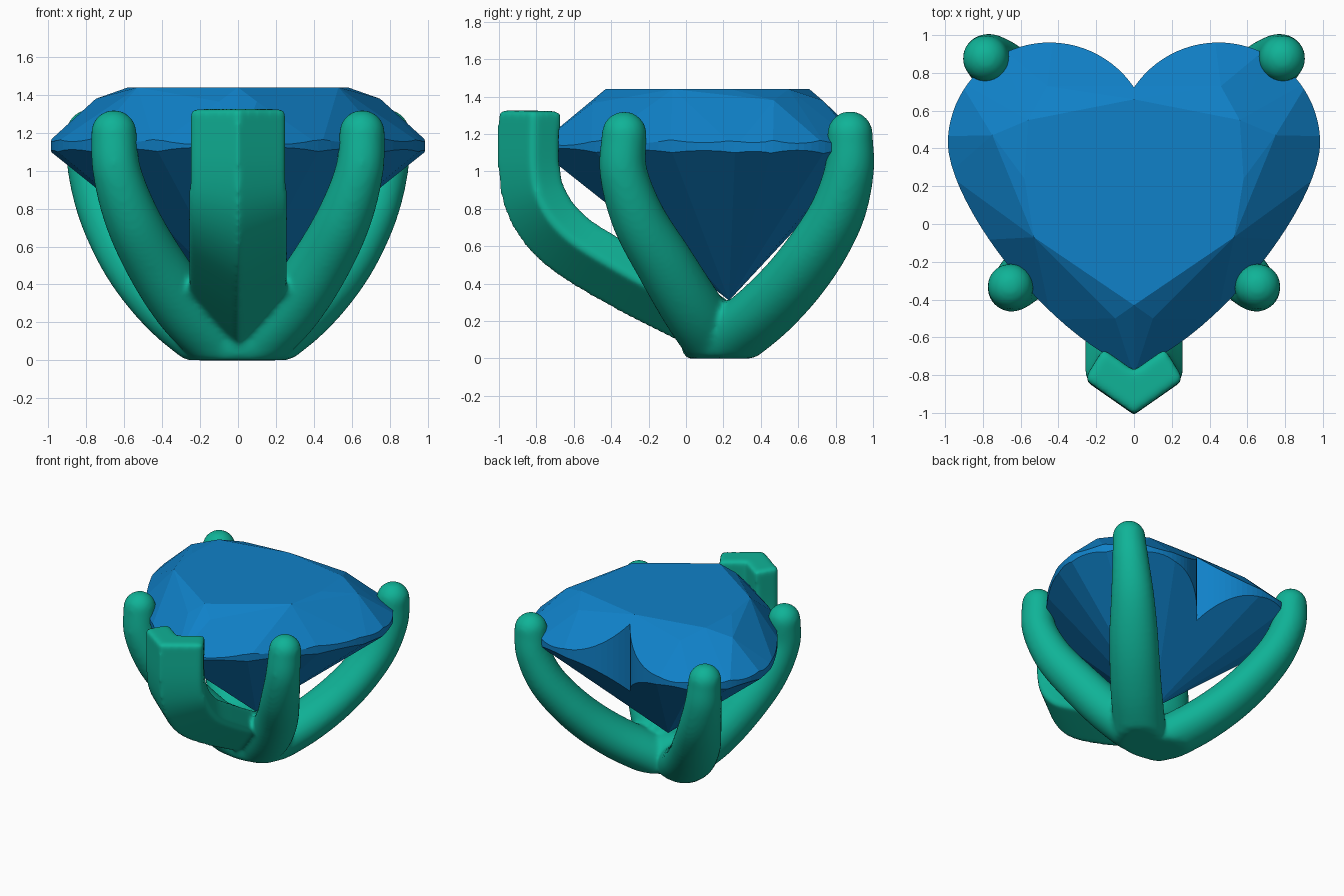
import bpy, bmesh, math
from mathutils import Vector
from mathutils.geometry import interpolate_bezier

if "Cube" in bpy.data.objects:
    bpy.data.objects.remove(bpy.data.objects["Cube"])


def material(name, rgb):
    m = bpy.data.materials.new(name)
    m.diffuse_color = (*rgb, 1)
    m.use_nodes = True
    m.node_tree.nodes["Principled BSDF"].inputs["Base Color"].default_value = m.diffuse_color
    return m


def finish(bm, name, mat=None):
    bmesh.ops.recalc_face_normals(bm, faces=bm.faces)
    me = bpy.data.meshes.new(name)
    bm.to_mesh(me)
    bm.free()
    ob = bpy.data.objects.new(name, me)
    bpy.context.collection.objects.link(ob)
    if mat:
        me.materials.append(mat)
    return ob


def apply_mods(ob):
    bpy.ops.object.select_all(action='DESELECT')
    ob.select_set(True)
    bpy.context.view_layer.objects.active = ob
    for m in list(ob.modifiers):
        bpy.ops.object.modifier_apply(modifier=m.name)


def spline(pts, steps=6):
    """Smooth path through (x, y, z, scale) points."""
    p = [Vector(q) for q in pts]
    p = [2 * p[0] - p[1]] + p + [2 * p[-1] - p[-2]]
    out = []
    for i in range(1, len(p) - 2):
        a, b, c, d = p[i - 1:i + 3]
        for k in range(steps):
            t = k / steps
            out.append(0.5 * (2 * b + (c - a) * t + (2 * a - 5 * b + 4 * c - d) * t * t
                              + (3 * b - a - 3 * c + d) * t ** 3))
    return out + [p[-2]]


def sweep(bm, path, section, ref, widen=0.0):
    """Sweep a closed section along a path, capped, widening sideways downwards."""
    pts = spline(path)
    rings = []
    for i, q in enumerate(pts):
        t = (pts[min(i + 1, len(pts) - 1)].xyz - pts[max(i - 1, 0)].xyz).normalized()
        n = ref.cross(t).normalized()
        s = t.cross(n) * (1 + widen * min(max((1.15 - q.z) / 0.6, 0), 1))
        rings.append([bm.verts.new(q.xyz + (s * u + n * v) * q.w) for u, v in section])
    k = len(section)
    for a, b in zip(rings, rings[1:]):
        for j in range(k):
            bm.faces.new((a[j], a[(j + 1) % k], b[(j + 1) % k], b[j]))
    bm.faces.new(rings[0])
    bm.faces.new(rings[-1][::-1])


# ---- gem: heart prism intersected with a faceted hull ----
blue = material("gem_blue", (0.005, 0.22, 0.58))
LX, LY, LR = 0.447, 0.422, 0.539


def lobe(deg):
    a = math.radians(deg)
    return Vector((LX + LR * math.cos(a), LY + LR * math.sin(a), 0))


side = interpolate_bezier(Vector((0, -0.77, 0)), Vector((0.48, -0.565, 0)),
                          Vector((0.97, 0.10, 0)), Vector((LX + LR, LY, 0)), 21)
notch = math.degrees(math.acos(-LX / LR))
half = side[:-1] + [lobe(notch * i / 32) for i in range(33)]
half[-1].x = 0
outline = half + [Vector((-p.x, p.y, 0)) for p in half[-2:0:-1]]
bm = bmesh.new()
low = [bm.verts.new((p.x, p.y, 0.1)) for p in outline]
high = [bm.verts.new((p.x, p.y, 1.6)) for p in outline]
n = len(outline)
for i in range(n):
    j = (i + 1) % n
    bm.faces.new((low[i], low[j], high[j], high[i]))
bm.faces.new(low[::-1])
bm.faces.new(high)
gem = finish(bm, "heart_gem", blue)

# table, upper crown, girdle and culet corners of the facet hull
corners = [(0, 0.66, 1.44), (0.56, 0.55, 1.44), (0.58, 0.24, 1.44), (0.53, -0.07, 1.44),
           (0, -0.43, 1.44), (0.75, 0.47, 1.38), (0.46, 0.73, 1.38), (0.1, -0.5, 1.365),
           (0, 0.23, 0.31)]
centre = Vector((0, 0.1, 0))
for p in [side[0], side[6], side[12], side[17], lobe(3), lobe(35), lobe(64), lobe(94)]:
    q = centre + (p - centre) * 1.04
    corners.append((q.x, q.y, 1.13))
bm = bmesh.new()
for x, y, z in corners:
    for sx in ((1, -1) if x > 0 else (1,)):
        bm.verts.new((sx * x, y, z))
bmesh.ops.convex_hull(bm, input=bm.verts)
bmesh.ops.dissolve_limit(bm, angle_limit=0.01, verts=bm.verts, edges=bm.edges)
cutter = finish(bm, "facet_cutter", blue)
cutter.hide_render = True
mod = gem.modifiers.new("facets", 'BOOLEAN')
mod.operation, mod.solver, mod.object = 'INTERSECT', 'EXACT', cutter
apply_mods(gem)
bpy.data.objects.remove(cutter)

# ---- setting: five prongs blended into one base ----
bm = bmesh.new()
circle = [(math.cos(i * math.tau / 24), math.sin(i * math.tau / 24)) for i in range(24)]
side_prong = [(0.655, -0.33, 1.2, 0.121), (0.64, -0.335, 1.0, 0.128), (0.56, -0.255, 0.75, 0.145),
              (0.43, -0.11, 0.5, 0.158), (0.27, 0.03, 0.27, 0.165), (0.08, 0.16, 0.08, 0.165)]
back_prong = [(0.785, 0.877, 1.2, 0.123), (0.765, 0.872, 1.0, 0.13), (0.68, 0.795, 0.75, 0.142),
              (0.525, 0.625, 0.48, 0.152), (0.335, 0.425, 0.26, 0.158), (0.11, 0.2, 0.08, 0.16)]
for path, widen in ((side_prong, 0.0), (back_prong, 0.22)):
    for sx in (1, -1):
        pts = [(sx * x, y, z, w) for x, y, z, w in path]
        d = Vector(pts[0][:3]) - Vector(pts[-1][:3])
        sweep(bm, pts, circle, Vector((-d.y, d.x, 0)).normalized(), widen)
        tip = bmesh.ops.create_uvsphere(bm, u_segments=24, v_segments=16, radius=pts[0][3])
        bmesh.ops.translate(bm, verts=tip["verts"], vec=pts[0][:3])

# front prong with a chevron section
chevron = [(0, -0.172), (0.253, 0.005), (0.253, 0.03), (0.17, 0.165), (0.15, 0.165), (0, 0.06),
           (-0.15, 0.165), (-0.17, 0.165), (-0.253, 0.03), (-0.253, 0.005)]
front_prong = [(0, -0.835, 1.325, 1), (0, -0.835, 1.0, 1), (0, -0.78, 0.8, 1.03),
               (0, -0.64, 0.63, 1.03), (0, -0.39, 0.47, 1.03), (0, -0.1, 0.31, 1.0),
               (0, 0.15, 0.18, 0.95)]
sweep(bm, front_prong, chevron, Vector((1, 0, 0)))

# base core, and a flat underside at z = 0
core = bmesh.ops.create_uvsphere(bm, u_segments=24, v_segments=16, radius=0.2)
for v in core["verts"]:
    v.co = Vector((v.co.x * 1.3, v.co.y * 0.95 + 0.16, v.co.z * 0.95 + 0.1))
for v in bm.verts:
    v.co.z = max(v.co.z, 0)
setting = finish(bm, "prong_setting", material("setting_green", (0.005, 0.45, 0.31)))
mod = setting.modifiers.new("blend", 'REMESH')
mod.mode, mod.voxel_size = 'VOXEL', 0.016
mod = setting.modifiers.new("soften", 'SMOOTH')
mod.factor, mod.iterations = 0.5, 12
apply_mods(setting)
bpy.ops.object.shade_smooth()
